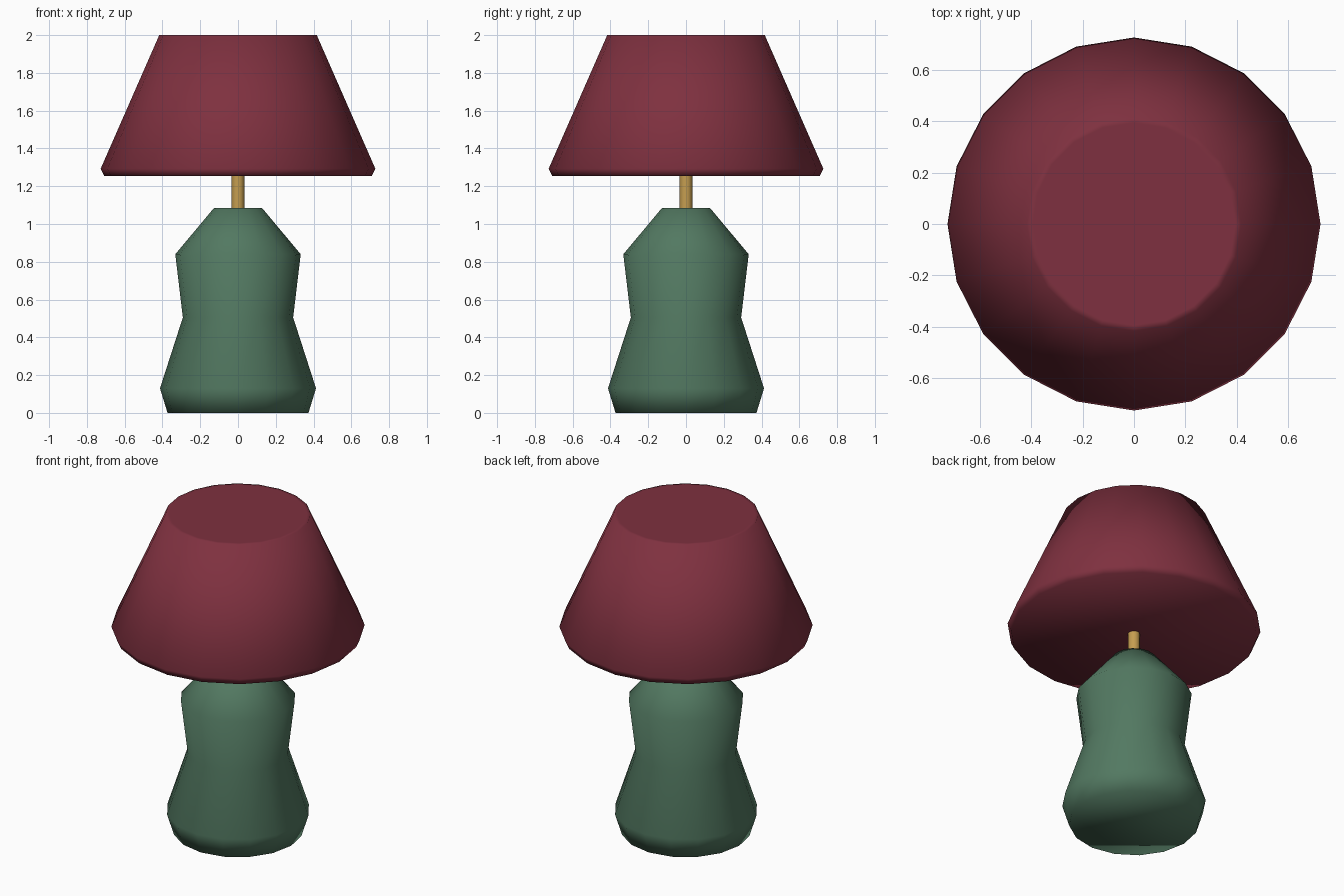
import bpy, bmesh, math

if "Cube" in bpy.data.objects:
    bpy.data.objects.remove(bpy.data.objects["Cube"])


def material(name, rgb):
    m = bpy.data.materials.new(name)
    m.diffuse_color = (*rgb, 1.0)
    m.use_nodes = True
    m.node_tree.nodes["Principled BSDF"].inputs["Base Color"].default_value = m.diffuse_color
    return m


def lathe(name, profile, sides, mat):
    """Turn a bottom-to-top (radius, z) profile into a closed smooth solid."""
    bm = bmesh.new()
    rings = []
    for r, z in profile:
        rings.append([bm.verts.new((r * math.cos(2 * math.pi * i / sides),
                                    r * math.sin(2 * math.pi * i / sides), z))
                      for i in range(sides)])
    for low, high in zip(rings, rings[1:]):
        for i in range(sides):
            j = (i + 1) % sides
            bm.faces.new((low[i], low[j], high[j], high[i]))
    bm.faces.new(rings[0][::-1])
    bm.faces.new(rings[-1])
    for f in bm.faces:
        f.smooth = True
    mesh = bpy.data.meshes.new(name)
    bm.to_mesh(mesh)
    bm.free()
    mesh.materials.append(mat)
    obj = bpy.data.objects.new(name, mesh)
    bpy.context.collection.objects.link(obj)
    return obj


green = material("ceramic green", (0.085, 0.19, 0.12))
red = material("burgundy fabric", (0.21, 0.03, 0.05))
brass = material("brass", (0.56, 0.34, 0.08))

# Faceted vase-like body
lathe("lamp_base", [(0.373, 0), (0.413, 0.13), (0.292, 0.505),
                    (0.332, 0.84), (0.127, 1.085)], 16, green)

# Thin stem between body and shade
stem = lathe("stem", [(0.034, 1.07), (0.034, 1.26)], 12, brass)
bpy.context.view_layer.objects.active = stem
stem.select_set(True)
bpy.ops.object.shade_smooth_by_angle(angle=math.radians(40))

# Tapered shade with a small bottom lip and a flat top inside a narrow rim
lathe("shade", [(0.708, 1.253), (0.727, 1.293), (0.417, 2.0),
                (0.395, 2.0)], 20, red)
